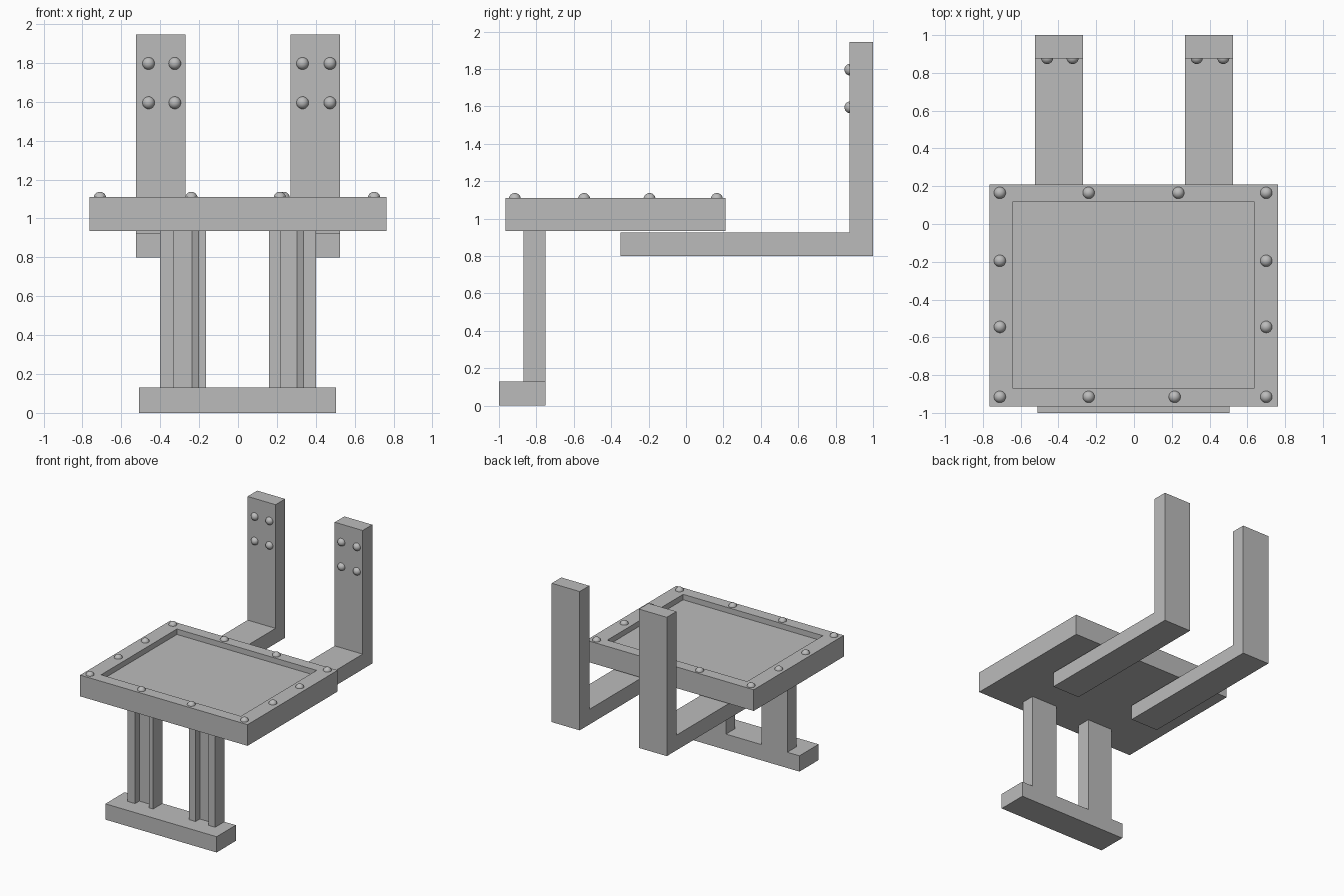
import bpy
import bmesh
from mathutils import Vector

default = bpy.data.objects.get("Cube")
if default:
    bpy.data.objects.remove(default, do_unlink=True)

grey = bpy.data.materials.new("plain grey")
grey.use_nodes = True
GREY = (0.5, 0.5, 0.5, 1)
grey.diffuse_color = GREY
grey.node_tree.nodes["Principled BSDF"].inputs["Base Color"].default_value = GREY


def finish(bm, name, smooth=False):
    bmesh.ops.recalc_face_normals(bm, faces=bm.faces)
    for f in bm.faces:
        f.smooth = smooth
    mesh = bpy.data.meshes.new(name)
    bm.to_mesh(mesh)
    bm.free()
    mesh.materials.append(grey)
    obj = bpy.data.objects.new(name, mesh)
    bpy.context.collection.objects.link(obj)
    return obj


def prism(name, profile, offset):
    """Extrude a closed outline of 3D points along an offset."""
    bm = bmesh.new()
    face = bm.faces.new([bm.verts.new(p) for p in profile])
    ext = bmesh.ops.extrude_face_region(bm, geom=[face], use_keep_orig=True)
    moved = [v for v in ext["geom"] if isinstance(v, bmesh.types.BMVert)]
    bmesh.ops.translate(bm, verts=moved, vec=Vector(offset))
    return finish(bm, name)


def rect(x0, x1, y0, y1, z):
    return [(x0, y0, z), (x1, y0, z), (x1, y1, z), (x0, y1, z)]


def rivet(name, centre):
    bm = bmesh.new()
    bmesh.ops.create_uvsphere(bm, u_segments=24, v_segments=12, radius=0.032)
    finish(bm, name, True).location = centre


# Foot bar
prism("foot_bar", rect(-0.51, 0.505, -1.0, -0.75, 0), (0, 0, 0.13))

# Legs with a groove cut in the front face, one side of it sloped
FRONT, FLOOR, BACK = -0.87, -0.815, -0.75
for side, xs in (("right", (-0.4, -0.33, -0.237, -0.203, -0.165)),
                 ("left", (0.16, 0.222, 0.304, 0.338, 0.4))):
    a, b, c, d, e = xs
    outline = [(a, FRONT), (b, FRONT), (b, FLOOR), (c, FLOOR),
               (d, FRONT), (e, FRONT), (e, BACK), (a, BACK)]
    prism(side + "_leg", [(x, y, 0.13) for x, y in outline], (0, 0, 0.805))

# Seat slab with a raised rim around a sunken panel
TOP, BOTTOM = 1.11, 0.935
bm = bmesh.new()
outer = (-0.765, 0.763, -0.965, 0.21)
inner = (-0.64, 0.635, -0.87, 0.118)
loops = [[bm.verts.new(p) for p in rect(*bounds, z)] for bounds, z in
         ((outer, BOTTOM), (outer, TOP), (inner, TOP), (inner, TOP - 0.045))]
for low, high in zip(loops, loops[1:]):
    for i in range(4):
        j = (i + 1) % 4
        bm.faces.new((low[i], low[j], high[j], high[i]))
bm.faces.new(loops[0])
bm.faces.new(loops[-1])
finish(bm, "seat_tray")

# Rivets around the rim
rim = [(x, y) for y in (-0.915, -0.545, -0.195, 0.165) for x in (-0.71, 0.7)]
rim += [(-0.24, 0.165), (0.235, 0.165), (-0.24, -0.915), (0.215, -0.915)]
for i, (x, y) in enumerate(rim):
    rivet(f"rim_rivet_{i + 1}", (x, y, 1.105))

# L-shaped back arms and their rivets
arm = [(-0.35, 0.8), (1.0, 0.8), (1.0, 1.945),
       (0.875, 1.945), (0.875, 0.925), (-0.35, 0.925)]
for side, x0, studs in (("right", -0.525, (-0.46, -0.325)),
                        ("left", 0.27, (0.332, 0.473))):
    prism(side + "_back_arm", [(x0, y, z) for y, z in arm], (0.255, 0, 0))
    for i, x in enumerate(studs):
        for j, z in enumerate((1.595, 1.797)):
            rivet(f"{side}_arm_rivet_{2 * i + j + 1}", (x, 0.879, z))
